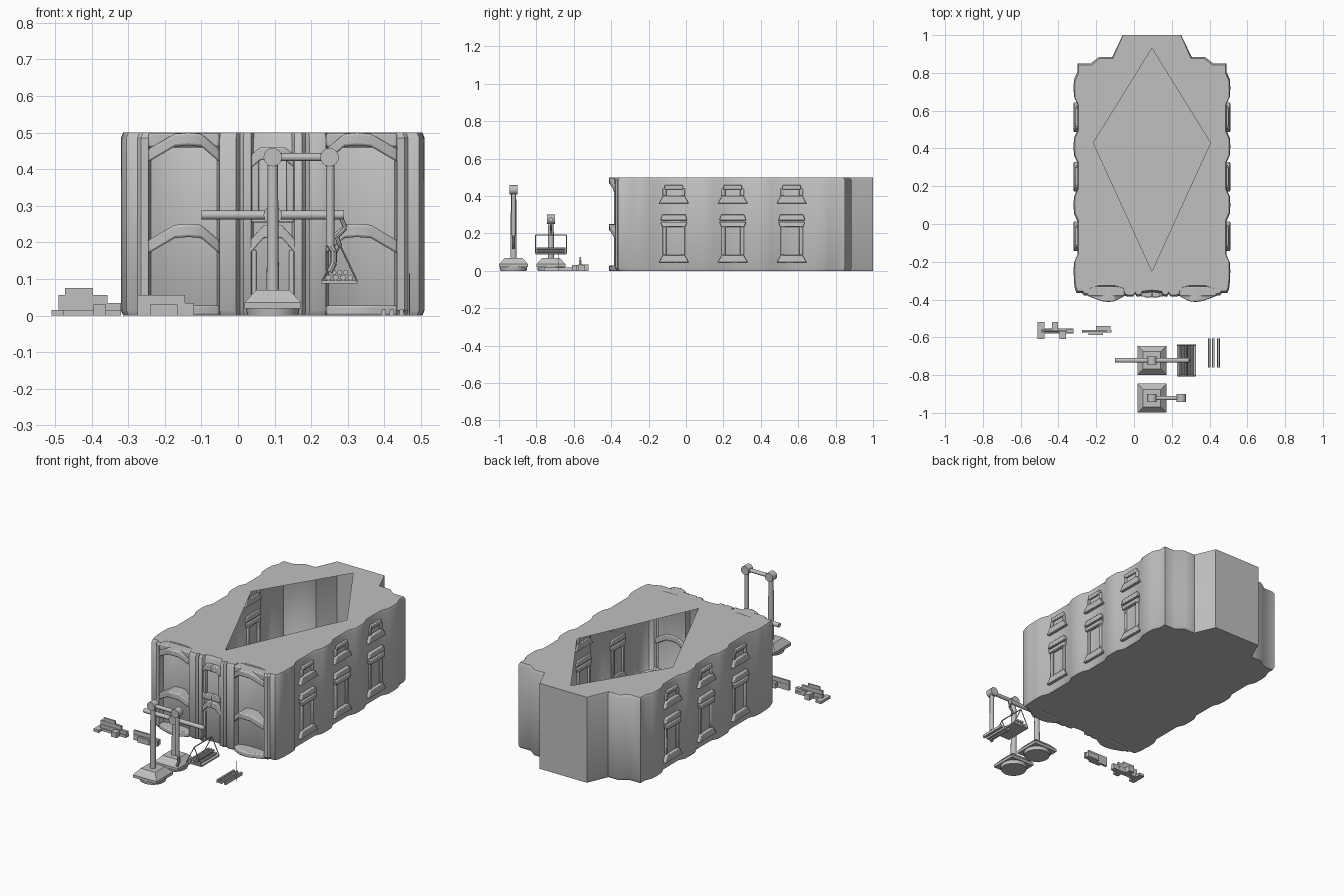
import bpy, bmesh, math
from mathutils import Vector, Matrix

if "Cube" in bpy.data.objects:
    bpy.data.objects.remove(bpy.data.objects["Cube"])

CX = 0.095  # centre line of the building

stone = bpy.data.materials.new("grey stone")
stone.use_nodes = True
stone.diffuse_color = (0.53, 0.53, 0.53, 1)
stone.node_tree.nodes["Principled BSDF"].inputs["Base Color"].default_value = stone.diffuse_color


def finish(bm, name, mirror=False, bevel=0, angle=35):
    bmesh.ops.recalc_face_normals(bm, faces=bm.faces)
    mesh = bpy.data.meshes.new(name)
    bm.to_mesh(mesh)
    bm.free()
    ob = bpy.data.objects.new(name, mesh)
    bpy.context.collection.objects.link(ob)
    mesh.materials.append(stone)
    bpy.ops.object.select_all(action='DESELECT')
    ob.select_set(True)
    bpy.context.view_layer.objects.active = ob
    bpy.ops.object.shade_smooth_by_angle(angle=math.radians(angle))
    if bevel:
        mod = ob.modifiers.new("soft edges", 'BEVEL')
        mod.width, mod.segments = bevel, 2
    if mirror:
        ob.location.x = CX
        ob.modifiers.new("mirror", 'MIRROR').merge_threshold = 0.0005
    return ob


def block(bm, lo, hi, taper=(1, 1)):
    """Box between two corners, its top scaled by taper."""
    lo, hi = Vector(lo), Vector(hi)
    mid, size = (lo + hi) / 2, hi - lo
    for v in bmesh.ops.create_cube(bm, size=1)["verts"]:
        k = taper if v.co.z > 0 else (1, 1)
        v.co = mid + Vector((v.co.x * size.x * k[0], v.co.y * size.y * k[1], v.co.z * size.z))


def rod(bm, p, q, r, r2=None, sides=16):
    p, q = Vector(p), Vector(q)
    turn = (q - p).to_track_quat('Z', 'Y').to_matrix().to_4x4()
    bmesh.ops.create_cone(bm, cap_ends=True, segments=sides, radius1=r,
                          radius2=r if r2 is None else r2, depth=(q - p).length,
                          matrix=Matrix.Translation((p + q) / 2) @ turn)


def chain(bm, points, r, sides=8):
    for p, q in zip(points, points[1:]):
        rod(bm, p, q, r, sides=sides)


def band(bm, stations, back, low, high):
    """Moulding across the front; stations are (x, front y, rise)."""
    rings = [[bm.verts.new(c) for c in ((x, back, low + d), (x, back, high + d),
                                       (x, y, high + d), (x, y, low + d))]
             for x, y, d in stations]
    for a, b in zip(rings, rings[1:]):
        for i in range(4):
            j = (i + 1) % 4
            bm.faces.new((a[i], a[j], b[j], b[i]))
    bm.faces.new(rings[0])
    bm.faces.new(rings[-1])


# Building shell: half plan from front centre to back centre
plan = [(0, -.36), (.052, -.365), (.06, -.382), (.08, -.385), (.09, -.37), (.10, -.385),
        (.13, -.385), (.145, -.38), (.152, -.35), (.20, -.335), (.285, -.335), (.333, -.35),
        (.34, -.38), (.36, -.378), (.37, -.366), (.40, -.364), (.408, -.345), (.414, -.30)]
for y in (-.25, .10, .41, .72):  # side pilasters
    plan += [(.395, y - .085), (.413, y - .045), (.415, y), (.413, y + .045), (.395, y + .085)]
plan += [(.395, .85), (.325, .85), (.28, .885), (.21, .885), (.155, 1), (0, 1)]
plan = [p for i, p in enumerate(plan) if i != 18]

bm = bmesh.new()
rings = []
for z, k in ((0, .985), (.015, 1), (.485, 1), (.5, .985)):
    rings.append([bm.verts.new((x * k, y if abs(y) > .99 else (y - .3) * k + .3, z))
                  for x, y in plan])
for a, b in zip(rings, rings[1:]):
    for i in range(len(plan) - 1):
        bm.faces.new((a[i], a[i + 1], b[i + 1], b[i]))
bm.faces.new(rings[0])
# Roof leaves a diamond opening
diamond = [bm.verts.new(p) for p in ((0, .93, .5), (.31, .43, .5), (0, -.25, .5))]
bm.faces.new(rings[-1] + diamond)
finish(bm, "building_shell", mirror=True)

# Bowed arches, cornice and plinth of the front bays
bow = [(.146, -.382, 0), (.195, -.408, .042), (.23, -.413, .045), (.268, -.408, .042), (.34, -.382, 0)]
flat = [(x, y, 0) for x, y, d in bow]
bm = bmesh.new()
band(bm, bow, -.33, .42, .455)
band(bm, bow, -.33, .17, .206)
band(bm, flat, -.33, 0, .028)
band(bm, [(.146, -.382, 0), (.34, -.382, 0)], -.33, .46, .499)
finish(bm, "bay_arches", mirror=True, bevel=.006)

# Door arch and window surround in the middle of the front
bm = bmesh.new()
band(bm, [(0, -.388, .042), (.025, -.388, .042), (.062, -.38, 0)], -.35, .17, .206)
band(bm, [(0, -.385, 0), (.058, -.385, 0)], -.35, .255, .285)
band(bm, [(0, -.388, 0), (.035, -.388, 0), (.058, -.38, -.02)], -.35, .425, .46)
block(bm, (.038, -.378, .28), (.058, -.35, .43))
block(bm, (.045, -.375, 0), (.06, -.35, .18))
finish(bm, "entrance_surround", mirror=True, bevel=.004)

# Side windows: sills, lintels and jambs
bm = bmesh.new()
for y in (-.065, .25, .565):
    for low, high, w, k in ((.36, .40, .08, .72), (.235, .262, .062, 1.15),
                            (.27, .302, .072, .85), (.045, .085, .08, .72)):
        block(bm, (.385, y - w, low), (.415, y + w, high), (.75, k))
    block(bm, (.385, y - .05, .435), (.407, y + .05, .458))
    for s in (-1, 1):
        for low, high in ((.40, .44), (.085, .24)):
            block(bm, (.385, y + s * .05 - .01, low), (.404, y + s * .05 + .01, high))
finish(bm, "side_windows", mirror=True, bevel=.004)


# Shared foot of the two stands
def stand(bm, y, top):
    rod(bm, (CX, y, 0), (CX, y, .025), .07, .074, 24)
    block(bm, (CX - .077, y - .077, .02), (CX + .077, y + .077, .036))
    block(bm, (CX - .077, y - .077, .036), (CX + .077, y + .077, .07), (.6, .6))
    rod(bm, (CX, y, .065), (CX, y, top), .017, .014)
    rod(bm, (CX, y - .021, top), (CX, y + .021, top), .025, sides=24)


# Tall stand with arm and hanging hook
Y1 = -.922
bm = bmesh.new()
stand(bm, Y1, .433)
rod(bm, (CX, Y1, .433), (.25, Y1, .433), .011)
rod(bm, (.25, Y1 - .021, .433), (.25, Y1 + .021, .433), .025, sides=24)
rod(bm, (.252, Y1, .19), (.252, Y1, .433), .012)
chain(bm, [(.25, Y1, .195), (.262, Y1, .175), (.262, Y1, .145), (.25, Y1, .12)], .009)
finish(bm, "hook_stand")

# Short stand with cross beam
Y2 = -.722
bm = bmesh.new()
stand(bm, Y2, .275)
rod(bm, (-.10, Y2, .275), (.29, Y2, .275), .0125)
finish(bm, "balance_stand")

# Tray hanging on cords, filled with bars
bm = bmesh.new()
chain(bm, [(.28, Y2, .27), (.294, Y2, .24), (.27, Y2, .215), (.279, Y2, .19)], .006)
ends = (Y2 - .082, Y2 + .082)
rod(bm, (.279, ends[0], .192), (.279, ends[1], .192), .003, sides=8)
for y in ends:
    chain(bm, [(.23, y, .095), (.279, y, .192), (.325, y, .095)], .0025)
block(bm, (.227, ends[0], .088), (.327, ends[1], .096))
for i in range(4):
    x = .247 + i * .02
    rod(bm, (x, ends[0] + .004, .104), (x, ends[1] - .004, .104), .008, sides=8)
for i in range(3):
    x = .262 + i * .016
    rod(bm, (x, ends[0] + .004, .118), (x, ends[1] - .004, .118), .007, sides=8)
finish(bm, "hanging_tray")

# Loose bars with a thin upright
bm = bmesh.new()
for x in (.398, .420, .447):
    block(bm, (x - .007, -.76, 0), (x + .007, -.605, .017), (.7, 1))
rod(bm, (.468, -.683, 0), (.468, -.683, .115), .0015, sides=6)
finish(bm, "loose_bars")

# Stepped blocks left of the entrance
bm = bmesh.new()
for lo, hi in (((-.51, -.61, 0), (-.475, -.52, .015)), ((-.51, -.58, 0), (-.32, -.552, .015)),
               ((-.49, -.575, 0), (-.32, -.556, .034)), ((-.49, -.572, .034), (-.357, -.56, .056)),
               ((-.473, -.57, .056), (-.396, -.562, .075)), ((-.435, -.575, 0), (-.402, -.52, .034)),
               ((-.395, -.61, 0), (-.36, -.552, .03))):
    block(bm, lo, hi)
finish(bm, "large_stepped_block")

bm = bmesh.new()
for lo, hi in (((-.275, -.574, 0), (-.12, -.56, .034)), ((-.275, -.572, .034), (-.145, -.562, .056)),
               ((-.24, -.588, 0), (-.165, -.56, .03)), ((-.20, -.574, 0), (-.125, -.54, .03))):
    block(bm, lo, hi)
finish(bm, "small_stepped_block")
